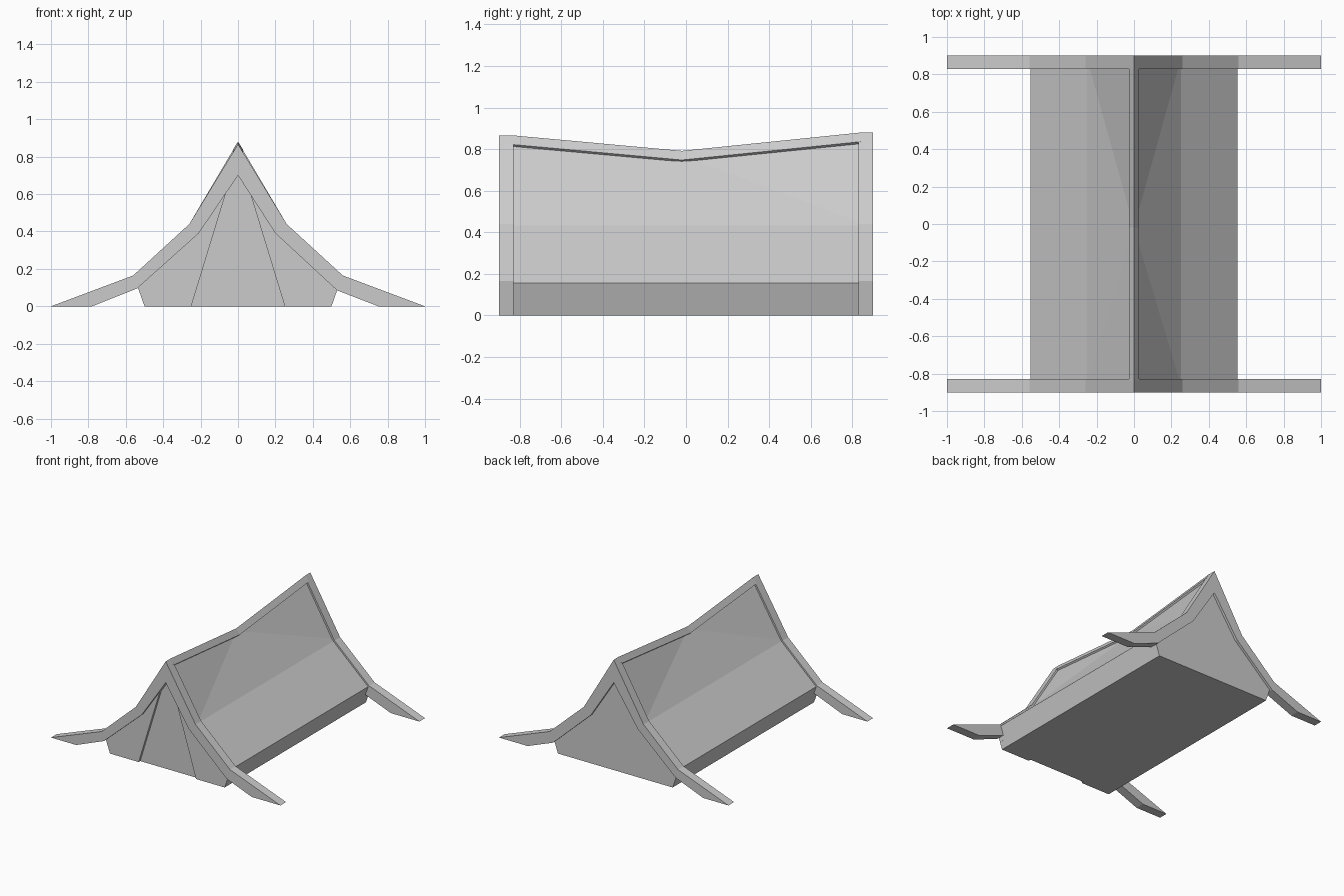
import bpy, bmesh

if "Cube" in bpy.data.objects:
    bpy.data.objects.remove(bpy.data.objects["Cube"])


def make_object(name, verts, faces):
    mesh = bpy.data.meshes.new(name)
    mesh.from_pydata(verts, [], faces)
    bm = bmesh.new()
    bm.from_mesh(mesh)
    bmesh.ops.recalc_face_normals(bm, faces=bm.faces)
    bmesh.ops.triangulate(bm, faces=[f for f in bm.faces if len(f.verts) > 4])
    bm.to_mesh(mesh)
    bm.free()
    obj = bpy.data.objects.new(name, mesh)
    bpy.context.collection.objects.link(obj)
    return obj


def extrude_profile(name, points, y0, y1):
    """Prism from an (x, z) outline between two y positions."""
    n = len(points)
    verts = [(x, y, z) for y in (y0, y1) for x, z in points]
    faces = [list(range(n)), list(range(n, 2 * n))]
    faces += [(i, (i + 1) % n, n + (i + 1) % n, n + i) for i in range(n)]
    return make_object(name, verts, faces)


# Curved end frames with splayed feet, one at each gable
def end_frame(name, apex, y0, y1):
    outer = [(-1, 0), (-0.56, 0.165), (-0.26, 0.44), (0, apex),
             (0.26, 0.44), (0.56, 0.165), (1, 0)]
    inner = [(0.75, 0), (0.53, 0.085), (0.20, 0.39), (0, 0.70),
             (-0.21, 0.39), (-0.54, 0.095), (-0.78, 0)]
    n = len(outer)
    inner.reverse()
    verts = [(x, y, z) for y in (y0, y1) for x, z in outer + inner]
    faces = []
    for i in range(n - 1):
        o, k = i, n + i
        faces += [(o, o + 1, k + 1, k),
                  (o + 2 * n, o + 1 + 2 * n, k + 1 + 2 * n, k + 2 * n),
                  (o, o + 1, o + 1 + 2 * n, o + 2 * n),
                  (k, k + 1, k + 1 + 2 * n, k + 2 * n)]
    for i in (0, n - 1):
        faces.append((i, n + i, 3 * n + i, 2 * n + i))
    make_object(name, verts, faces)


end_frame("front_frame", 0.867, -0.90, -0.83)
end_frame("back_frame", 0.88, 0.83, 0.90)

# Hut body: flared roof with a ridge that sags in the middle
half = [(0.50, 0), (0.553, 0.155), (0.25, 0.432)]
ends = [(-0.86, 0.845), (0.88, 0.86)]
verts = []
for y, ridge in ends:
    verts += [(x, y, z) for x, z in half]
    verts += [(0, y, ridge)]
    verts += [(-x, y, z) for x, z in reversed(half)]
mid = len(verts)
verts.append((0, -0.02, 0.77))
faces = [range(7), range(7, 14), (0, 6, 13, 7)]
faces += [(i, i + 1, i + 8, i + 7) for i in (0, 1, 4, 5)]
for low in (2, 4):
    faces += [(low, 3, mid), (low, mid, low + 7), (low + 7, mid, 10)]
make_object("hut_body", verts, [tuple(f) for f in faces])

# Ridge cap following the sagging ridge
verts = []
for y, z in [(-0.84, 0.867), (-0.02, 0.792), (0.84, 0.88)]:
    verts += [(0, y, z), (0.028, y, z - 0.044),
              (0, y, z - 0.07), (-0.028, y, z - 0.044)]
faces = [(0, 1, 2, 3), (8, 9, 10, 11)]
for s in (0, 4):
    faces += [(s + i, s + (i + 1) % 4, s + 4 + (i + 1) % 4, s + 4 + i)
              for i in range(4)]
make_object("ridge_cap", verts, faces)

# Front wall panels either side of the recessed doorway
panel = [(0.25, 0), (0.50, 0), (0.535, 0.10), (0.22, 0.41),
         (0.04, 0.70), (0.036, 0.70)]
for side, name in ((1, "front_panel_right"), (-1, "front_panel_left")):
    extrude_profile(name, [(side * x, z) for x, z in panel], -0.88, -0.85)
